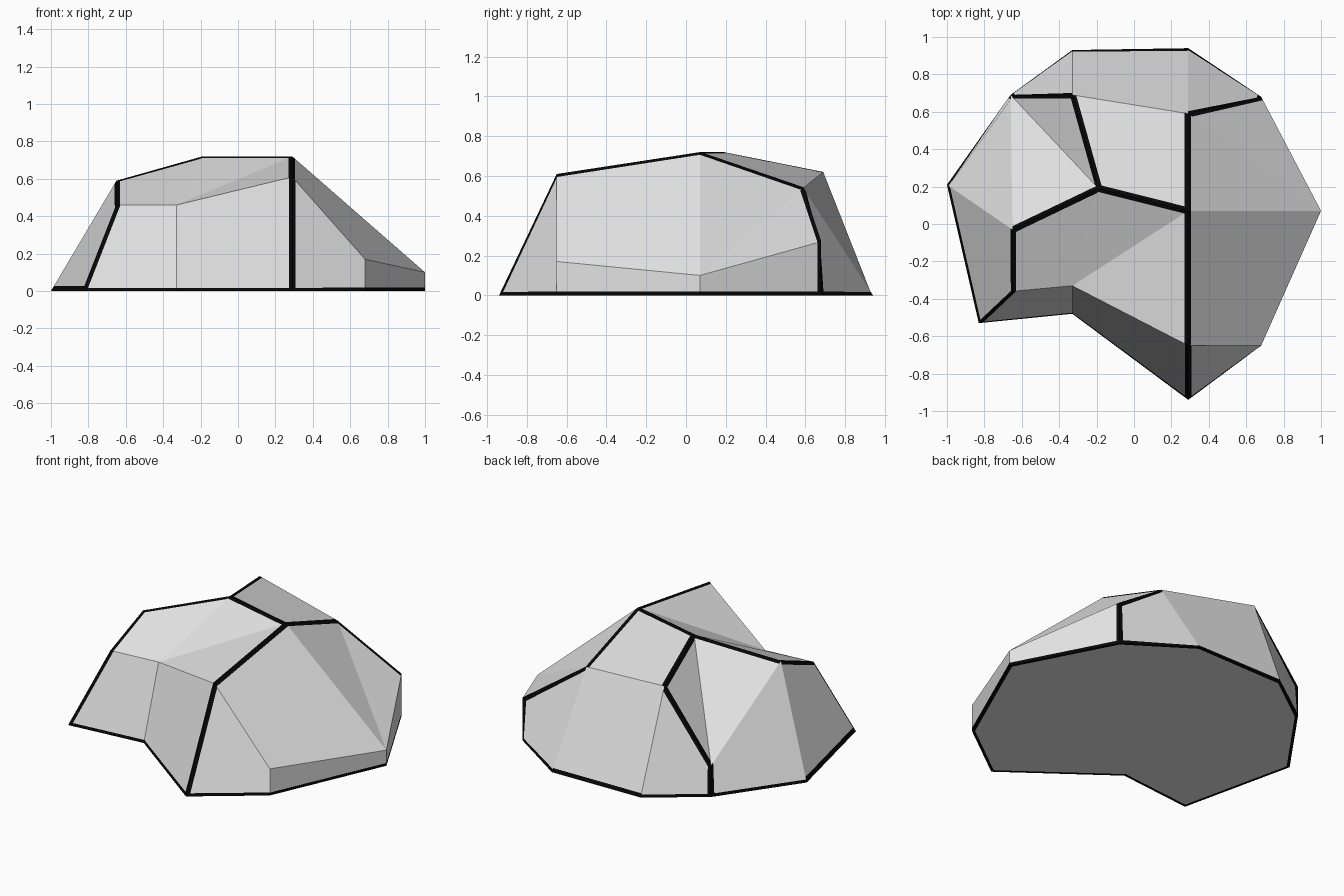
import bpy, bmesh
from mathutils import Vector

if "Cube" in bpy.data.objects:
    bpy.data.objects.remove(bpy.data.objects["Cube"])


def material(name, v):
    m = bpy.data.materials.new(name)
    m.diffuse_color = (v, v, v, 1)
    m.use_nodes = True
    m.node_tree.nodes["Principled BSDF"].inputs["Base Color"].default_value = m.diffuse_color
    return m


# Corner points: base ring, then the points above it
P = {
    'A': (-1.0, .21, 0), 'B': (-.66, .69, 0), 'C': (-.33, .93, 0), 'D': (.29, .94, 0),
    'E': (.68, .68, 0), 'F': (1.0, .07, 0), 'G': (.68, -.65, 0), 'H': (.29, -.94, 0),
    'I': (-.33, -.48, 0), 'J': (-.83, -.53, 0),
    'b': (-.66, .69, .20), 'e': (.68, .68, .27), 'f': (1.0, .07, .10), 'g': (.68, -.65, .17),
    'K': (.29, -.65, .61), 'L': (.29, .07, .72), 'M': (.29, .59, .54), 'N': (-.19, .19, .72),
    'O': (-.33, -.33, .46), 'p': (-.65, -.36, .46), 'Q': (-.65, -.03, .59), 'R': (-.33, .69, .62),
}
P = {k: Vector(v) for k, v in P.items()}
RING = 'ABCDEFGHIJ'

FACES = ['AJpQ', 'ABbQ', 'QNb', 'NRb', 'RbBC', 'RCDM', 'MDEe', 'NLMR', 'LMf', 'Mef', 'LfgK',
         'KgGH', 'fgGF', 'efFE', 'KHIO', 'OIJp', 'NLO', 'LKO', 'NOpQ']
SEAMS = ['NQ', 'Qp', 'pJ', 'NL', 'LM', 'LK', 'KH', 'Me', 'eE', 'NR', 'Rb', 'bB']
widths = {frozenset(s): .02 for s in SEAMS}
for i in range(10):
    widths[frozenset(RING[i - 1] + RING[i])] = .018
widths[frozenset('AJ')] = .03
widths[frozenset('CD')] = .025

bm = bmesh.new()

# Stone facets, each cut along its dark seams
for keys in FACES:
    face = bm.faces.new([bm.verts.new(P[k]) for k in keys])
    face.normal_update()
    normal, centre = face.normal.copy(), face.calc_center_median()
    pieces, lines = [face], []
    for i, k in enumerate(keys):
        w = widths.get(frozenset((keys[i - 1], k)))
        if not w:
            continue
        if keys == 'AJpQ' and k == 'p':
            w = .008
        a, b = P[keys[i - 1]], P[k]
        inward = normal.cross(b - a).normalized()
        if inward.dot(centre - a) < 0:
            inward.negate()
        lines.append((a, inward, w))
        geom = set(pieces)
        for f in pieces:
            geom.update(f.edges)
            geom.update(f.verts)
        res = bmesh.ops.bisect_plane(bm, geom=list(geom), dist=1e-5,
                                     plane_co=a + inward * w, plane_no=inward)
        pieces = [g for g in res['geom'] if isinstance(g, bmesh.types.BMFace)]
    for f in pieces:
        c = f.calc_center_median()
        f.material_index = int(any((c - a).dot(n) < w for a, n, w in lines))

# Underside with a dark rim
base = bm.faces.new([bm.verts.new(P[k]) for k in RING])
base.normal_update()
rim = bmesh.ops.inset_individual(bm, faces=[base], thickness=.018, use_even_offset=True)
for f in rim['faces']:
    f.material_index = 1
base.material_index = 0

bmesh.ops.remove_doubles(bm, verts=bm.verts, dist=.0005)
bmesh.ops.recalc_face_normals(bm, faces=bm.faces)

mesh = bpy.data.meshes.new("rock")
bm.to_mesh(mesh)
bm.free()
mesh.materials.append(material("pale grey stone", .78))
mesh.materials.append(material("black seam", .002))
rock = bpy.data.objects.new("rock", mesh)
bpy.context.collection.objects.link(rock)
